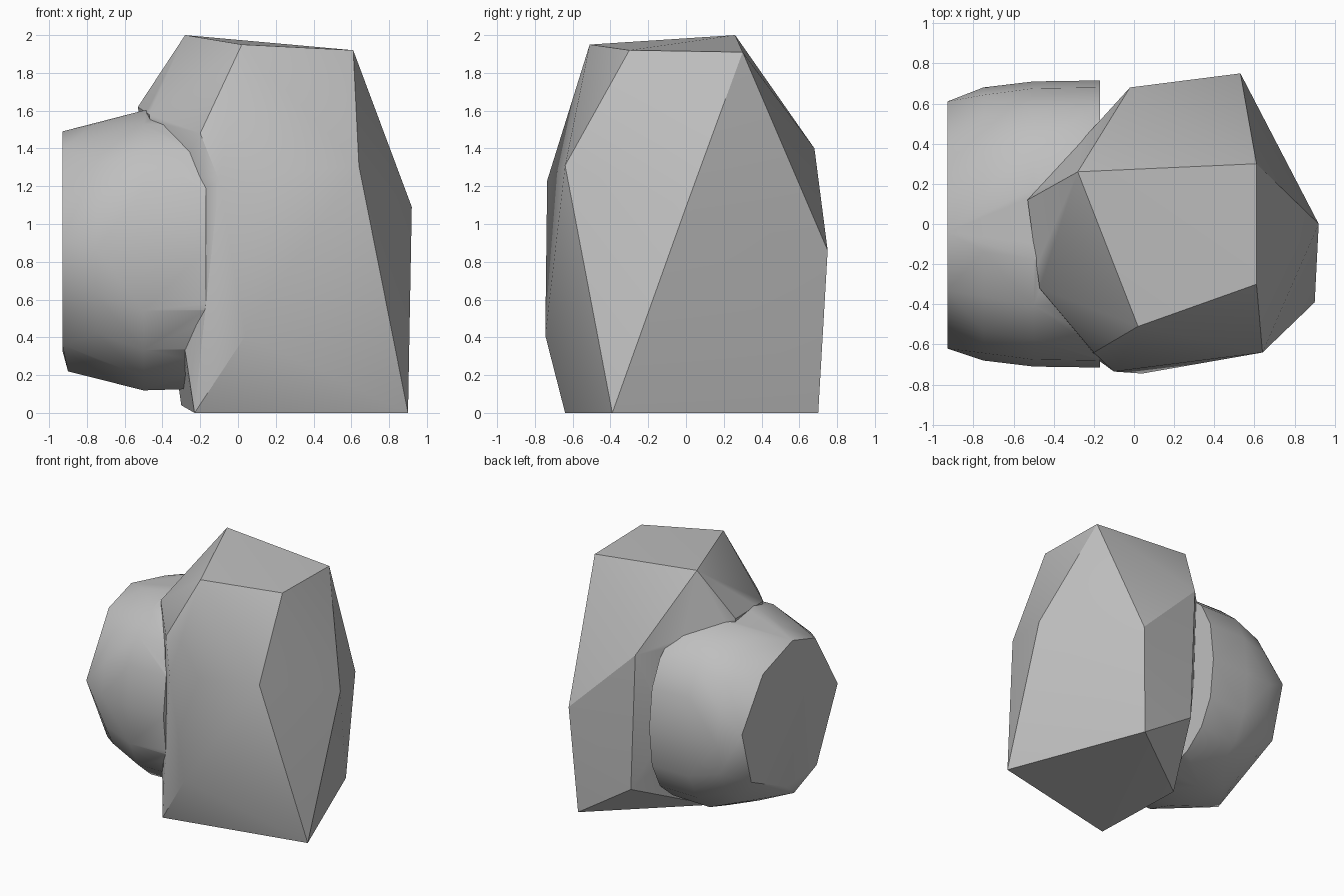
import bpy
import bmesh
from math import cos, sin, radians, copysign, tau

# Remove the default object
default_cube = bpy.data.objects.get("Cube")
if default_cube:
    bpy.data.objects.remove(default_cube, do_unlink=True)


def make_material(name, color):
    material = bpy.data.materials.new(name)
    material.use_nodes = True
    material.diffuse_color = color
    material.node_tree.nodes["Principled BSDF"].inputs["Base Color"].default_value = color
    return material


def hull_object(name, points):
    """Wrap a set of corner points in a convex faceted solid."""
    bm = bmesh.new()
    for point in points:
        bm.verts.new(point)
    result = bmesh.ops.convex_hull(bm, input=bm.verts)
    unused = {g for g in result["geom_interior"] + result["geom_unused"]
              if isinstance(g, bmesh.types.BMVert)}
    bmesh.ops.delete(bm, geom=list(unused), context="VERTS")
    bmesh.ops.recalc_face_normals(bm, faces=bm.faces)
    mesh = bpy.data.meshes.new(name)
    bm.to_mesh(mesh)
    bm.free()
    obj = bpy.data.objects.new(name, mesh)
    bpy.context.collection.objects.link(obj)
    return obj


def rounded_ring(x, center_z, half_width, half_height, sides=18, power=2.5):
    """Squarish oval of points standing across the x axis."""
    ring = []
    for i in range(sides):
        c, s = cos(tau * i / sides), sin(tau * i / sides)
        y = copysign(abs(c) ** (2 / power), c) * half_width
        z = copysign(abs(s) ** (2 / power), s) * half_height
        ring.append((x, y, center_z + z))
    return ring


stone_grey = make_material("stone grey", (0.52, 0.52, 0.52, 1))

# Large chiselled block: crown, right flank, base, then the joint with the lobe
crown = [(-.28, .26, 2), (.02, -.51, 1.95), (.61, -.3, 1.92), (.61, .3, 1.91)]
flank = [(.92, 0, 1.09), (.64, -.64, 1.31), (.53, .75, .86), (.9, -.39, 0)]
base = [(.48, .7, 0), (-.23, -.64, 0), (-.3, .1, .04), (.02, .68, .3)]
joint = [(-.02, .68, 1.4), (-.2, -.64, 1.48), (-.47, -.32, 1.58),
         (-.53, .12, 1.62), (.04, -.745, .41), (-.1, -.735, 1.23)]
boulder = hull_object("boulder", crown + flank + base + joint)

# Rounded side lobe ending in a flat cut
cut_outline = [(-.04, 1.49), (-.33, 1.4), (-.62, .92), (-.35, .36),
               (.04, .33), (.49, .54), (.61, .97), (.34, 1.36)]
lobe_points = [(-.93, y, z) for y, z in cut_outline]
lobe_points += [(-.9, -.1, .22)]
lobe_points += rounded_ring(-.75, .87, .68, .67, power=2.2)
lobe_points += rounded_ring(-.5, .86, .71, .75)
lobe_points += rounded_ring(-.17, .86, .715, .74)
lobe = hull_object("side_lobe", lobe_points)
lobe.hide_render = True

# Fuse both into one stone
union = boulder.modifiers.new("fuse", "BOOLEAN")
union.operation = "UNION"
union.solver = "EXACT"
union.object = lobe
bpy.context.view_layer.objects.active = boulder
boulder.select_set(True)
bpy.ops.object.modifier_apply(modifier=union.name)
bpy.data.objects.remove(lobe, do_unlink=True)

# Soft lobe, crisp chiselled edges
boulder.data.materials.clear()
boulder.data.materials.append(stone_grey)
bpy.ops.object.shade_smooth_by_angle(angle=radians(28))
